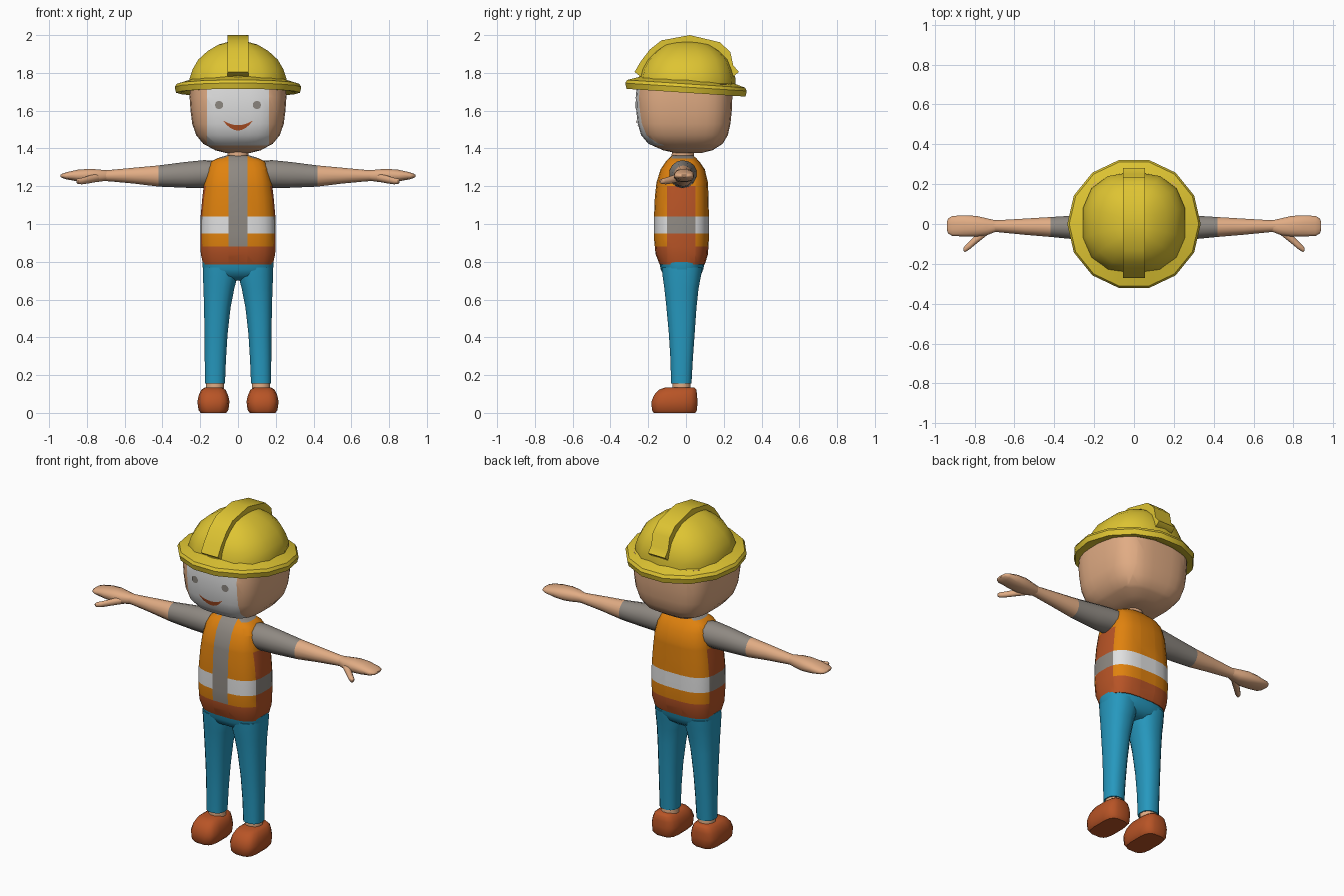
import bpy, bmesh, math
from mathutils import Vector

if "Cube" in bpy.data.objects:
    bpy.data.objects.remove(bpy.data.objects["Cube"])

COLOURS = {
    "skin": (225, 172, 132), "face_white": (224, 224, 224), "grey_cloth": (143, 137, 130),
    "vest_orange": (224, 130, 14), "rust": (184, 84, 38), "trouser_blue": (38, 152, 190),
    "hat_yellow": (222, 196, 50),
}
MATS = {}
for key, rgb in COLOURS.items():
    m = bpy.data.materials.new(key)
    lin = [((c / 255 + 0.055) / 1.055) ** 2.4 for c in rgb]
    m.diffuse_color = (*lin, 1)
    m.use_nodes = True
    m.node_tree.nodes["Principled BSDF"].inputs["Base Color"].default_value = m.diffuse_color
    MATS[key] = m


def finish(name, bm, mats, rule=None, angle=50):
    """Turn a bmesh into a smooth-shaded object, colouring faces by rule(centre)."""
    bmesh.ops.recalc_face_normals(bm, faces=bm.faces)
    for f in bm.faces:
        if rule:
            f.material_index = mats.index(rule(f.calc_center_median()))
    me = bpy.data.meshes.new(name)
    bm.to_mesh(me)
    bm.free()
    for k in mats:
        me.materials.append(MATS[k])
    ob = bpy.data.objects.new(name, me)
    bpy.context.collection.objects.link(ob)
    bpy.ops.object.select_all(action='DESELECT')
    ob.select_set(True)
    bpy.context.view_layer.objects.active = ob
    bpy.ops.object.shade_smooth_by_angle(angle=math.radians(angle))
    return ob


def loft(rings, n=16, power=2.0, axis='z', side=1):
    """Rings are (position, a0, a1, b0, b1); a, b are x, y for axis z and y, z for axis x."""
    bm = bmesh.new()
    loops = []
    for t, a0, a1, b0, b1 in rings:
        loop = []
        for i in range(n):
            th = 2 * math.pi * (i + 0.5) / n
            c, s = math.cos(th), math.sin(th)
            a = (a0 + a1) / 2 + (a1 - a0) / 2 * math.copysign(abs(c) ** (2 / power), c)
            b = (b0 + b1) / 2 + (b1 - b0) / 2 * math.copysign(abs(s) ** (2 / power), s)
            loop.append(bm.verts.new((side * a, b, t) if axis == 'z' else (side * t, a, b)))
        loops.append(loop)
    for lo, hi in zip(loops, loops[1:]):
        for i in range(n):
            j = (i + 1) % n
            bm.faces.new((lo[i], lo[j], hi[j], hi[i]))
    bm.faces.new(loops[0])
    bm.faces.new(loops[-1])
    return bm


def cut(bm, axis, *values):
    """Add crisp edge loops for colour borders."""
    for v in values:
        co, no = Vector(), Vector()
        co[axis], no[axis] = v, 1
        bmesh.ops.bisect_plane(bm, geom=bm.verts[:] + bm.edges[:] + bm.faces[:],
                               plane_co=co, plane_no=no, dist=1e-5)


# Vest with front strip, reflective band, side panels and collar
torso = loft([(0.785, -.185, .185, -.14, .10), (0.84, -.198, .198, -.162, .117),
              (0.92, -.201, .201, -.17, .122), (1.04, -.199, .199, -.17, .122),
              (1.14, -.190, .190, -.166, .12), (1.22, -.18, .18, -.157, .117),
              (1.29, -.165, .165, -.135, .10), (1.33, -.145, .145, -.108, .072),
              (1.348, -.11, .11, -.09, .055), (1.362, -.065, .065, -.075, .04)], 24, 3)
cut(torso, 0, -.05, .05)
cut(torso, 1, -.10, .05)
cut(torso, 2, .88, .95, 1.04, 1.20, 1.345)


def vest_rule(c):
    if c.z < .88:
        return "rust"
    if c.z > 1.355 or (abs(c.x) < .05 and c.y < -.05):
        return "grey_cloth"
    flank = -.10 < c.y < .05 and abs(c.x) > .1
    if .95 < c.z < 1.04:
        return "grey_cloth" if flank else "face_white"
    return "rust" if flank and c.z < 1.2 else "vest_orange"


finish("vest", torso, ["rust", "grey_cloth", "vest_orange", "face_white"], vest_rule)

# Neck
finish("neck", loft([(1.32, -.055, .055, -.08, .04), (1.42, -.06, .06, -.075, .05)], 12), ["skin"])

# Head with pale face front
head = loft([(1.375, -.06, .06, -.05, .08), (1.39, -.12, .12, -.12, .14),
             (1.425, -.185, .185, -.20, .195), (1.47, -.222, .222, -.238, .222),
             (1.53, -.243, .243, -.256, .236), (1.60, -.252, .252, -.264, .243),
             (1.67, -.257, .257, -.267, .246), (1.74, -.254, .254, -.26, .244)], 32, 3.4)
cut(head, 0, -.165, .165)
cut(head, 2, 1.415)
head_ob = finish("head", head, ["skin", "face_white"],
                 lambda c: "face_white" if abs(c.x) < .165 and c.z > 1.415 and c.y < -.12 else "skin")


def face_plate(name, rows, key):
    """Thin plate of (x, z) rows laid over the front of the head."""
    bm = bmesh.new()
    grid = []
    for row in rows:
        grid.append([])
        for x, z in row:
            hit = head_ob.ray_cast(Vector((x, -1, z)), Vector((0, 1, 0)))[1]
            grid[-1].append(bm.verts.new((x, hit.y - .005, z)))
    for a, b in zip(grid, grid[1:]):
        for i in range(len(a) - 1):
            bm.faces.new((a[i], a[i + 1], b[i + 1], b[i]))
    bmesh.ops.remove_doubles(bm, verts=bm.verts, dist=1e-4)
    ob = finish(name, bm, [key])
    if sum(p.normal.y for p in ob.data.polygons) > 0:
        ob.data.flip_normals()


# Eyes and smiling mouth
for side, label in ((-1, "right"), (1, "left")):
    rim = [(side * .1 + .022 * math.cos(k * math.pi / 6), 1.63 + .022 * math.sin(k * math.pi / 6))
           for k in range(13)]
    face_plate(label + "_eye", [rim, [(side * .1, 1.63)] * 13], "grey_cloth")
xs = [-.08 + .16 * k / 12 for k in range(13)]
face_plate("mouth", [[(x, 1.549 - d * (1 - (x / .08) ** 2)) for x in xs] for d in (.026, .054)], "rust")

# Hard hat dome
dome = loft([(1.71, -.258, .258, -.262, .262), (1.77, -.262, .262, -.25, .262),
             (1.82, -.245, .245, -.238, .248), (1.87, -.215, .215, -.21, .228),
             (1.915, -.165, .165, -.165, .185), (1.95, -.105, .105, -.115, .13),
             (1.965, -.05, .05, -.06, .07)], 14, 2.4)
finish("hat_dome", dome, ["hat_yellow"])

# Hat brim, tilted up at the front
bm = bmesh.new()
loops = []
for r, z in ((.25, 1.765), (.325, 1.742), (.335, 1.725), (.328, 1.695), (.30, 1.697), (.25, 1.715)):
    loops.append([])
    for i in range(14):
        th = 2 * math.pi * i / 14
        x, y = r * math.cos(th), r * .985 * math.sin(th)
        loops[-1].append(bm.verts.new((x, y, z - .065 * y)))
for a, b in zip(loops, loops[1:] + loops[:1]):
    for i in range(14):
        j = (i + 1) % 14
        bm.faces.new((a[i], a[j], b[j], b[i]))
finish("hat_brim", bm, ["hat_yellow"], angle=40)

# Raised ridge along the crown
profile = [(-.24, 1.78), (-.272, 1.805), (-.24, 1.86), (-.19, 1.925), (-.13, 1.972), (.02, 2.0),
           (.18, 1.962), (.235, 1.91), (.25, 1.84), (.28, 1.805), (.25, 1.78)]
bm = bmesh.new()
cap = bm.faces.new([bm.verts.new((-.056, y, z)) for y, z in profile])
ext = bmesh.ops.extrude_face_region(bm, geom=[cap])
for v in ext["geom"]:
    if isinstance(v, bmesh.types.BMVert):
        v.co.x = .056
finish("hat_ridge", bm, ["hat_yellow"], angle=40)

# Hips joining the trouser legs
finish("trouser_hips", loft([(.70, -.07, .07, -.07, .045), (.725, -.175, .175, -.118, .078),
                             (.76, -.187, .187, -.135, .092), (.80, -.19, .19, -.142, .10)], 24, 2.7),
       ["trouser_blue"])

for side, label in ((-1, "right_"), (1, "left_")):
    # Arm with short sleeve
    arm = loft([(.12, -.09, .06, 1.205, 1.335), (.18, -.09, .055, 1.19, 1.338),
                (.28, -.08, .045, 1.192, 1.328), (.42, -.066, .036, 1.198, 1.31),
                (.55, -.055, .028, 1.214, 1.298), (.68, -.042, .02, 1.226, 1.286),
                (.73, -.04, .02, 1.228, 1.286)], 14, 2, 'x', side)
    finish(label + "arm", arm, ["grey_cloth", "skin"],
           lambda c: "grey_cloth" if abs(c.x) < .42 else "skin")
    # Flat mitten hand
    finish(label + "hand", loft([(.69, -.038, .018, 1.23, 1.284), (.74, -.058, .03, 1.222, 1.29),
                                 (.79, -.064, .042, 1.22, 1.293), (.85, -.064, .045, 1.225, 1.288),
                                 (.91, -.062, .042, 1.236, 1.274), (.932, -.05, .03, 1.244, 1.266),
                                 (.94, -.03, .01, 1.25, 1.26)], 12, 2.4, 'x', side), ["skin"])
    # Thumb pointing forward
    finish(label + "thumb", loft([(.735, -.055, -.01, 1.225, 1.27), (.785, -.095, -.045, 1.216, 1.257),
                                  (.825, -.128, -.085, 1.21, 1.245), (.848, -.142, -.108, 1.212, 1.24),
                                  (.856, -.136, -.12, 1.22, 1.234)], 10, 2, 'x', side), ["skin"])
    # Trouser leg
    finish(label + "trouser_leg",
           loft([(.155, .068, .176, -.08, .03), (.28, .063, .177, -.083, .037),
                 (.42, .054, .178, -.092, .047), (.56, .038, .181, -.105, .057),
                 (.66, .018, .184, -.116, .068), (.72, .002, .187, -.125, .08),
                 (.77, 0, .187, -.13, .088)], 16, 2.4, 'z', side), ["trouser_blue"])
    # Ankle
    finish(label + "ankle", loft([(.10, .07, .172, -.072, .028), (.17, .073, .17, -.072, .024)],
                                 12, 2, 'z', side), ["skin"])
    # Chunky shoe
    finish(label + "shoe",
           loft([(0, .062, .198, -.172, .05), (.015, .05, .21, -.182, .06), (.06, .044, .216, -.184, .062),
                 (.095, .052, .208, -.17, .06), (.122, .065, .195, -.145, .056),
                 (.135, .085, .175, -.11, .045)], 16, 3.5, 'z', side), ["rust"])
